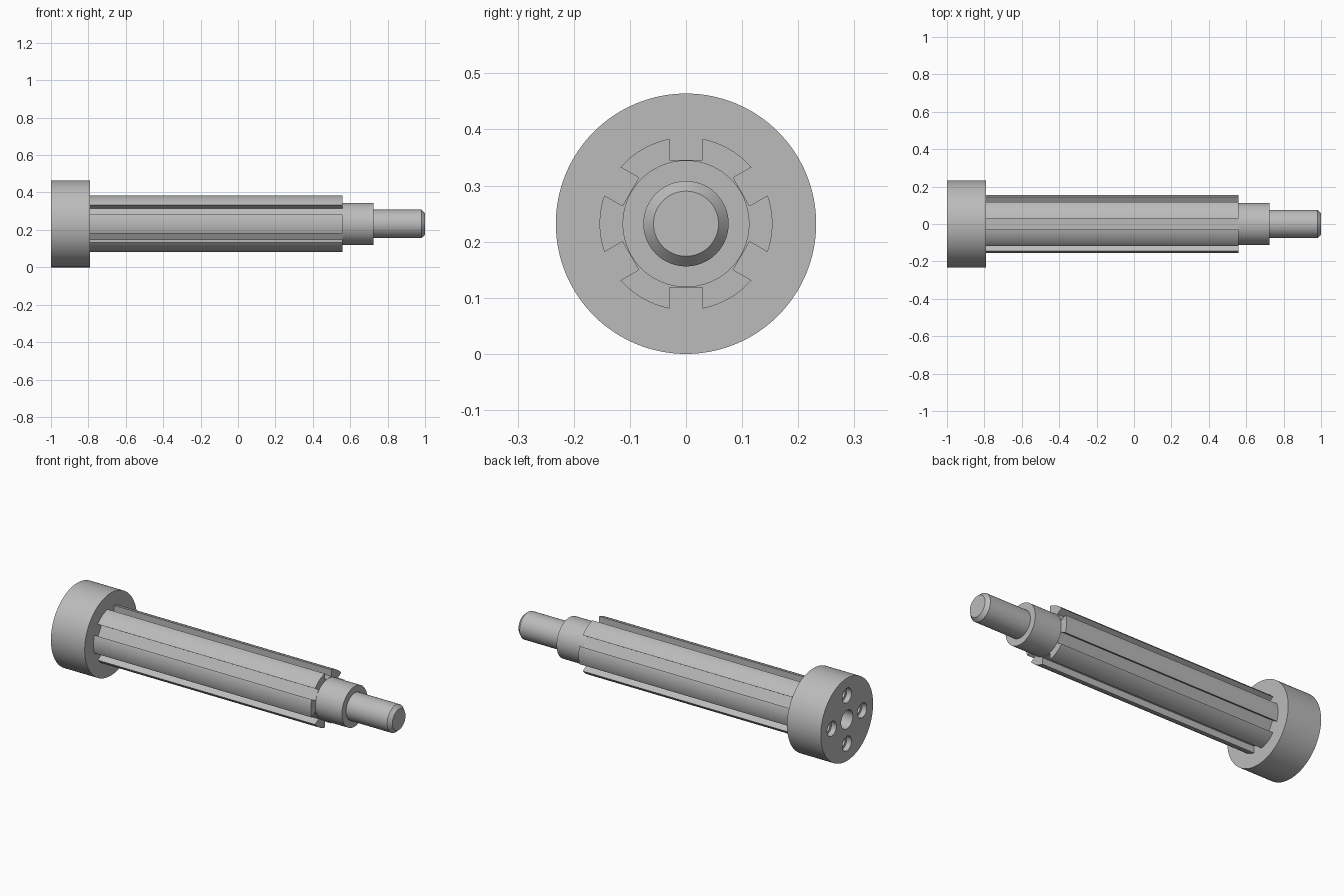
import bpy, bmesh
from math import sin, cos, pi, radians, asin
from mathutils import Vector

cube = bpy.data.objects.get("Cube")
if cube:
    bpy.data.objects.remove(cube, do_unlink=True)

AXIS_Z = 0.232
HEAD_X, SPLINE_X, SPLINE_END = -1.0, -0.79, 0.56

steel = bpy.data.materials.new("grey steel")
steel.use_nodes = True
grey = (0.5, 0.5, 0.5, 1)
steel.diffuse_color = grey
steel.node_tree.nodes["Principled BSDF"].inputs["Base Color"].default_value = grey


def finish(name, bm):
    bmesh.ops.recalc_face_normals(bm, faces=bm.faces)
    mesh = bpy.data.meshes.new(name)
    bm.to_mesh(mesh)
    bm.free()
    mesh.materials.append(steel)
    ob = bpy.data.objects.new(name, mesh)
    bpy.context.collection.objects.link(ob)
    return ob


def select(ob):
    bpy.ops.object.select_all(action='DESELECT')
    ob.select_set(True)
    bpy.context.view_layer.objects.active = ob


def smooth(ob):
    select(ob)
    bpy.ops.object.shade_smooth_by_angle(angle=radians(25))


def turned(name, profile, y=0, z=0, sides=96):
    """Solid turned about an x-parallel axis from (x, radius) pairs."""
    bm = bmesh.new()
    rings = [[bm.verts.new((x, y + r * cos(2 * pi * i / sides),
                            AXIS_Z + z + r * sin(2 * pi * i / sides)))
              for i in range(sides)] for x, r in profile]
    for a, b in zip(rings, rings[1:]):
        for i in range(sides):
            j = (i + 1) % sides
            bm.faces.new((a[i], a[j], b[j], b[i]))
    bm.faces.new(rings[0])
    bm.faces.new(rings[-1])
    return finish(name, bm)


def cut(target, cutter):
    cutter.hide_render = True
    mod = target.modifiers.new("hole", 'BOOLEAN')
    mod.operation, mod.solver, mod.object = 'DIFFERENCE', 'EXACT', cutter
    select(target)
    bpy.ops.object.modifier_apply(modifier=mod.name)
    bpy.data.objects.remove(cutter, do_unlink=True)


# Head with a centre bore and four counterbored bolt holes
head = turned("head", [(HEAD_X, AXIS_Z), (SPLINE_X, AXIS_Z)], sides=128)
cut(head, turned("bore_cutter", [(-1.05, 0.052), (-0.88, 0.052)], sides=48))
for k in range(4):
    a = k * pi / 2
    cut(head, turned("bolt_hole_cutter",
                     [(-1.05, 0.041), (-0.97, 0.041), (-0.97, 0.026), (-0.86, 0.026)],
                     0.135 * cos(a), 0.135 * sin(a), sides=40))
smooth(head)

# Splined shaft: six lands separated by flat-bottomed slots
OUTER, FLOOR, HALF = 0.154, 0.114, 0.029
edge = asin(HALF / OUTER)
outline = []
for k in range(6):
    a = radians(30 + 60 * k)
    out, side = Vector((cos(a), sin(a))), Vector((-sin(a), cos(a)))
    outline += [out * FLOOR - side * HALF, out * FLOOR + side * HALF]
    start, sweep = a + edge, pi / 3 - 2 * edge
    for i in range(13):
        t = start + sweep * i / 12
        outline.append(Vector((cos(t), sin(t))) * OUTER)
bm = bmesh.new()
base = bm.faces.new([bm.verts.new((SPLINE_X - 0.01, p.x, AXIS_Z + p.y)) for p in outline])
res = bmesh.ops.extrude_face_region(bm, geom=[base], use_keep_orig=True)
bmesh.ops.translate(bm, vec=(SPLINE_END - SPLINE_X + 0.01, 0, 0),
                    verts=[v for v in res["geom"] if isinstance(v, bmesh.types.BMVert)])
smooth(finish("splined_shaft", bm))

# Bearing journal and chamfered end pin
smooth(turned("journal", [(SPLINE_END - 0.01, 0.113), (0.725, 0.113)]))
smooth(turned("end_pin", [(0.715, 0.076), (0.98, 0.076), (1.0, 0.058)]))
